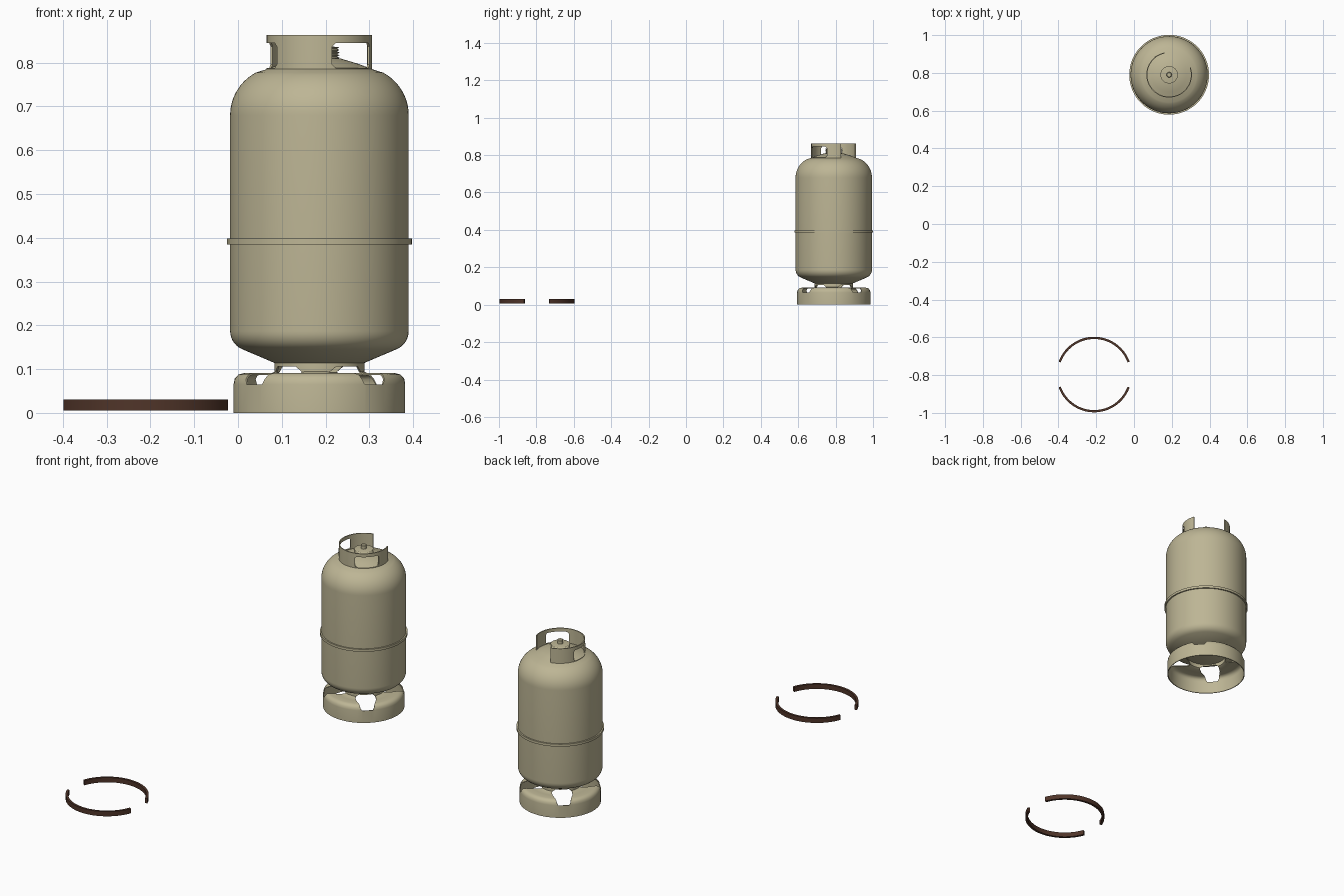
import bpy, bmesh, math

if "Cube" in bpy.data.objects:
    bpy.data.objects.remove(bpy.data.objects["Cube"])

CX, CY = 0.186, 0.79          # bottle axis


def material(name, rgb):
    m = bpy.data.materials.new(name)
    m.diffuse_color = (*rgb, 1)
    m.use_nodes = True
    m.node_tree.nodes["Principled BSDF"].inputs["Base Color"].default_value = m.diffuse_color
    return m


TAN = material("tan_paint", (0.51, 0.465, 0.30))
BROWN = material("dark_brown", (0.08, 0.035, 0.022))


def finish(name, bm, mat, loc, thickness=0.0, angle=35):
    bmesh.ops.remove_doubles(bm, verts=bm.verts, dist=1e-5)
    bmesh.ops.recalc_face_normals(bm, faces=bm.faces)
    me = bpy.data.meshes.new(name)
    bm.to_mesh(me)
    bm.free()
    ob = bpy.data.objects.new(name, me)
    bpy.context.collection.objects.link(ob)
    ob.location = loc
    me.materials.append(mat)
    bpy.ops.object.select_all(action='DESELECT')
    ob.select_set(True)
    bpy.context.view_layer.objects.active = ob
    if thickness:
        mod = ob.modifiers.new("thickness", 'SOLIDIFY')
        mod.thickness = thickness
        mod.offset = 0
        bpy.ops.object.modifier_apply(modifier=mod.name)
    bpy.ops.object.shade_smooth_by_angle(angle=math.radians(angle))
    return ob


def polar(r, a, z):
    a = math.radians(a)
    return (r * math.cos(a), r * math.sin(a), z)


def revolve(name, profile, mat, loc, start=0, sweep=360, steps=96, closed=False):
    """Spin a (radius, height) profile; closed profiles give bars with end caps."""
    bm = bmesh.new()
    rings = [[bm.verts.new(polar(r, start + sweep * i / steps, z)) for r, z in profile]
             for i in range(steps + 1)]
    n = len(profile)
    for a, b in zip(rings, rings[1:]):
        for j in range(n if closed else n - 1):
            k = (j + 1) % n
            bm.faces.new((a[j], b[j], b[k], a[k]))
    if closed and sweep < 360:
        bm.faces.new(rings[0])
        bm.faces.new(rings[-1][::-1])
    bmesh.ops.dissolve_degenerate(bm, dist=1e-6, edges=bm.edges)
    return finish(name, bm, mat, loc)


def pierced_sheet(name, rows, holes, start, end, centres, thickness):
    """Revolved sheet with openings; rows are (radius, height, opening half angle)."""
    bm = bmesh.new()
    grid, is_hole = [], []
    for r, z, half in rows:
        stops = [start]
        for c in centres:
            stops += [c - half, c + half]
        stops.append(end)
        angles, is_hole = [], []
        for s, (a, b) in enumerate(zip(stops, stops[1:])):
            for i in range(12):
                angles.append(a + (b - a) * i / 12)
                is_hole.append(s % 2 == 1)
        angles.append(end)
        grid.append([bm.verts.new(polar(r, a, z)) for a in angles])
    for j, (lo, hi) in enumerate(zip(grid, grid[1:])):
        for i, hole in enumerate(is_hole):
            if not (hole and j in holes):
                bm.faces.new((lo[i], lo[i + 1], hi[i + 1], hi[i]))
    return finish(name, bm, mat=TAN, loc=(CX, CY, 0), thickness=thickness)


def arc(r, cx, cz, a0, a1, n):
    """Points along a circular corner of a profile."""
    return [(cx + r * math.cos(math.radians(a0 + (a1 - a0) * i / n)),
             cz + r * math.sin(math.radians(a0 + (a1 - a0) * i / n))) for i in range(n + 1)]


# Pressure vessel: dished bottom, straight wall, round shoulder, shallow cone top
bottom = [(0, 0.113), (0.10, 0.113)] + arc(0.045, 0.159, 0.187, -66, 0, 7)
shoulder = arc(0.11, 0.094, 0.68, 0, 62, 12)
top = [(0.118, 0.786), (0.09, 0.797), (0.05, 0.809), (0, 0.812)]
revolve("bottle_body", bottom + shoulder + top, TAN, (CX, CY, 0))

# Raised weld band around the middle
revolve("weld_band", [(0.202, 0.385), (0.211, 0.385), (0.211, 0.398), (0.202, 0.398)],
        TAN, (CX, CY, 0), closed=True)

# Foot ring: skirt, rounded shoulder and neck, with four tapering openings
foot_rows = [(0.194, 0.0, 8), (0.194, 0.065, 8), (0.192, 0.077, 10), (0.184, 0.086, 11),
             (0.172, 0.089, 13), (0.14, 0.089, 20), (0.108, 0.089, 27), (0.101, 0.093, 27),
             (0.101, 0.106, 18), (0.101, 0.118, 18)]
pierced_sheet("foot_ring", foot_rows, range(1, 8), 0, 360, (40, 130, 220, 310), 0.004)

# Guard collar: open at the back right, with two hand holes
collar_rows = [(0.118, 0.773, 25), (0.118, 0.788, 25), (0.118, 0.796, 29),
               (0.118, 0.837, 29), (0.118, 0.845, 25), (0.118, 0.863, 25)]
pierced_sheet("guard_collar", collar_rows, range(1, 4), 102, 379, (187, 313), 0.005)

# Valve: ribbed seat and a small spindle
ribs = [(0.046 if i % 2 else 0.040, 0.808 + 0.003 * i) for i in range(10)]
spindle = [(0.030, 0.837), (0.014, 0.838), (0.014, 0.855), (0.011, 0.858), (0, 0.858)]
revolve("valve", [(0.048, 0.80)] + ribs + spindle, TAN, (CX, CY, 0), steps=48)

# Pair of loose half bands lying on the ground
bar = [(0.188, 0.006), (0.200, 0.006), (0.200, 0.031), (0.188, 0.031)]
for label, start in (("back", 20), ("front", 200)):
    revolve("loose_band_" + label, bar, BROWN, (-0.211, -0.797, 0),
            start=start, sweep=140, steps=40, closed=True)
